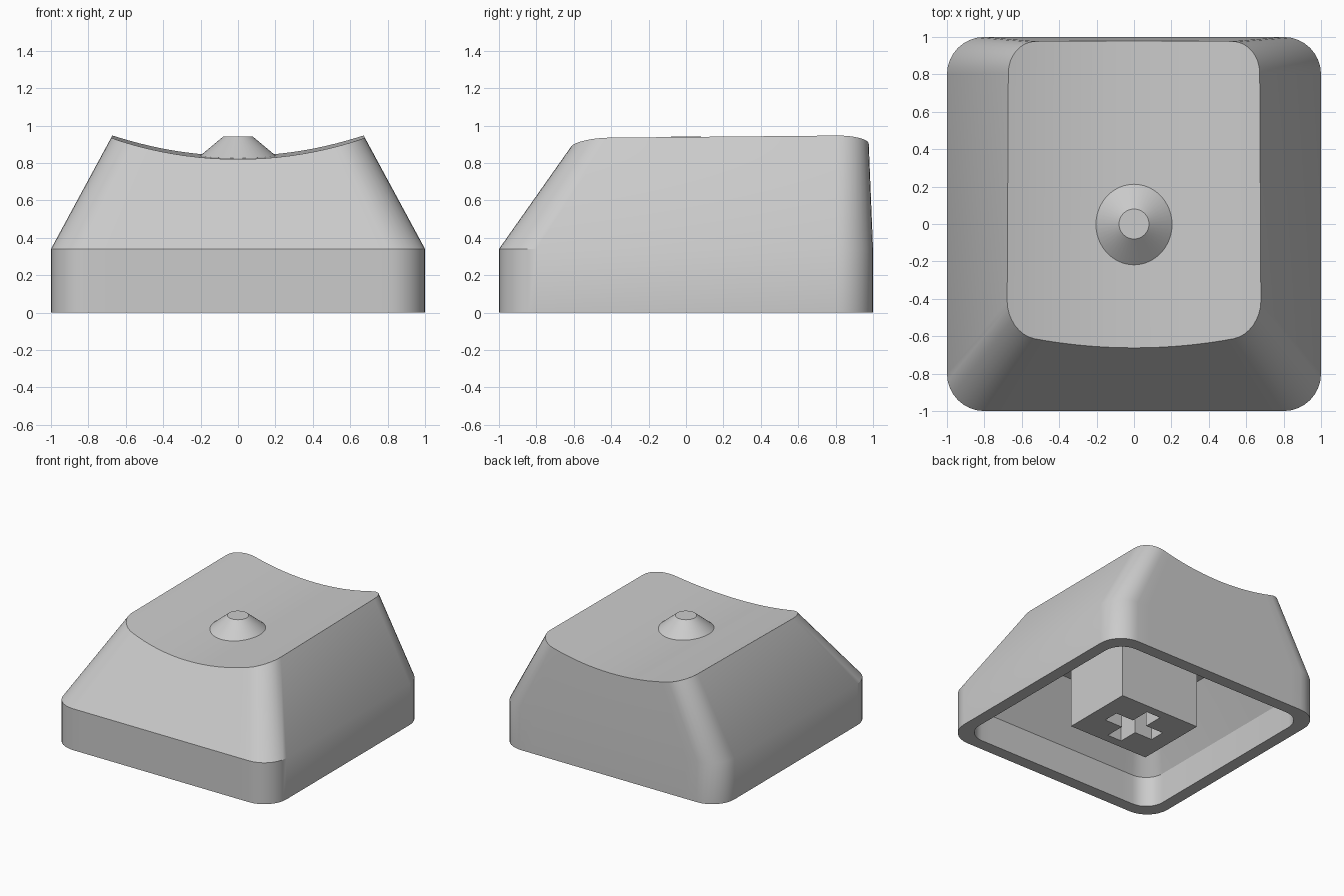
import bpy, bmesh
from math import sin, cos, pi, sqrt, radians
from mathutils import Vector

cube = bpy.data.objects.get("Cube")
if cube:
    bpy.data.objects.remove(cube, do_unlink=True)

grey = bpy.data.materials.new("light_grey_plastic")
grey.use_nodes = True
colour = (0.6, 0.6, 0.6, 1)
grey.diffuse_color = colour
bsdf = next(n for n in grey.node_tree.nodes if n.type == 'BSDF_PRINCIPLED')
bsdf.inputs["Base Color"].default_value = colour

ARC, EDGE = 8, 16     # segments per corner and per front or back edge


def finish(bm, name):
    bmesh.ops.recalc_face_normals(bm, faces=bm.faces)
    mesh = bpy.data.meshes.new(name)
    bm.to_mesh(mesh)
    bm.free()
    mesh.materials.append(grey)
    obj = bpy.data.objects.new(name, mesh)
    bpy.context.collection.objects.link(obj)
    bpy.ops.object.select_all(action='DESELECT')
    obj.select_set(True)
    bpy.context.view_layer.objects.active = obj
    bpy.ops.object.shade_smooth_by_angle(angle=radians(30))
    return obj


def chain(hx, y, r, z, side):
    """Rounded front (side -1) or back (side 1) half of an outline, left to right."""
    cx, cy = hx - r, y - side * r
    arc = [(cx + r * cos(a), cy + side * r * sin(a))
           for a in (pi / 2 * i / ARC for i in range(ARC + 1))]
    left = [(-x, v) for x, v in arc]
    mid = [(-cx + 2 * cx * i / EDGE, y) for i in range(1, EDGE)]
    return [Vector((x, v, z)) for x, v in left + mid + arc[::-1]]


def ring(hx, front, back, r, z):
    return chain(hx, front, r, z, -1) + chain(hx, back, r, z, 1)[::-1]


def dish(p, radius=2.1):
    """Height of the scooped top, rising slightly toward the back."""
    return 0.827 + 0.011 * p.y + radius - sqrt(radius ** 2 - p.x ** 2)


def trim(low, high):
    """Point where the wall line from low to high meets the dish."""
    a, b = 0.0, 1.0
    for _ in range(30):
        t = (a + b) / 2
        p = low.lerp(high, t)
        a, b = (t, b) if p.z < dish(p) else (a, t)
    return p


# Hollow cap body, lofted from the inner ceiling round the rim to the top
shoulder = ring(1, -1, 1, 0.2, 0.34)
apex = ring(0.643, -0.535, 0.973, 0.165, 1.0)
rings = [
    ring(0.655, -0.62, 0.88, 0.13, 0.65),
    ring(0.9, -0.9, 0.9, 0.16, 0.25),
    ring(0.9, -0.9, 0.9, 0.16, 0),
    ring(1, -1, 1, 0.2, 0),
    shoulder,
    [trim(l, h) for l, h in zip(shoulder, apex)],
]
bm = bmesh.new()
loops = [[bm.verts.new(p) for p in pts] for pts in rings]
n = len(loops[0])
for lo, hi in zip(loops, loops[1:]):
    for i in range(n):
        j = (i + 1) % n
        bm.faces.new((lo[i], lo[j], hi[j], hi[i]))
bm.faces.new(loops[0])
# Scooped top made of strips running front to back
top = loops[-1]
for i in range(n // 2 - 1):
    bm.faces.new((top[i], top[i + 1], top[n - 2 - i], top[n - 1 - i]))
finish(bm, "cap_body")

# Raised conical bump on the top
bm = bmesh.new()
bmesh.ops.create_cone(bm, cap_ends=True, segments=48, radius1=0.248, radius2=0.08, depth=0.14)
bmesh.ops.translate(bm, verts=bm.verts, vec=(0, 0, 0.87))
finish(bm, "top_bump")

# Rectangular stem underneath with a cross-shaped socket
xs = (-0.365, -0.228, -0.065, 0.065, 0.228, 0.365)
ys = (-0.302, -0.228, -0.065, 0.065, 0.228, 0.302)
bm = bmesh.new()
grid = [[bm.verts.new((x, y, 0)) for y in ys] for x in xs]
cross = []
for i in range(5):
    for j in range(5):
        f = bm.faces.new((grid[i][j], grid[i + 1][j], grid[i + 1][j + 1], grid[i][j + 1]))
        if (i == 2 and 0 < j < 4) or (j == 2 and 0 < i < 4):
            cross.append(f)


def raise_new(result, height):
    verts = [g for g in result["geom"] if isinstance(g, bmesh.types.BMVert)]
    bmesh.ops.translate(bm, verts=verts, vec=(0, 0, height))
    return [g for g in result["geom"] if isinstance(g, bmesh.types.BMEdge)]


border = [e for e in bm.edges if e.is_boundary]
raise_new(bmesh.ops.extrude_edge_only(bm, edges=border), 0.66)
raise_new(bmesh.ops.extrude_face_region(bm, geom=cross), 0.45)
leftover = [f for f in cross if f.is_valid]
if leftover:
    bmesh.ops.delete(bm, geom=leftover, context='FACES')
bmesh.ops.holes_fill(bm, edges=[e for e in bm.edges if e.is_boundary], sides=0)
finish(bm, "stem")
